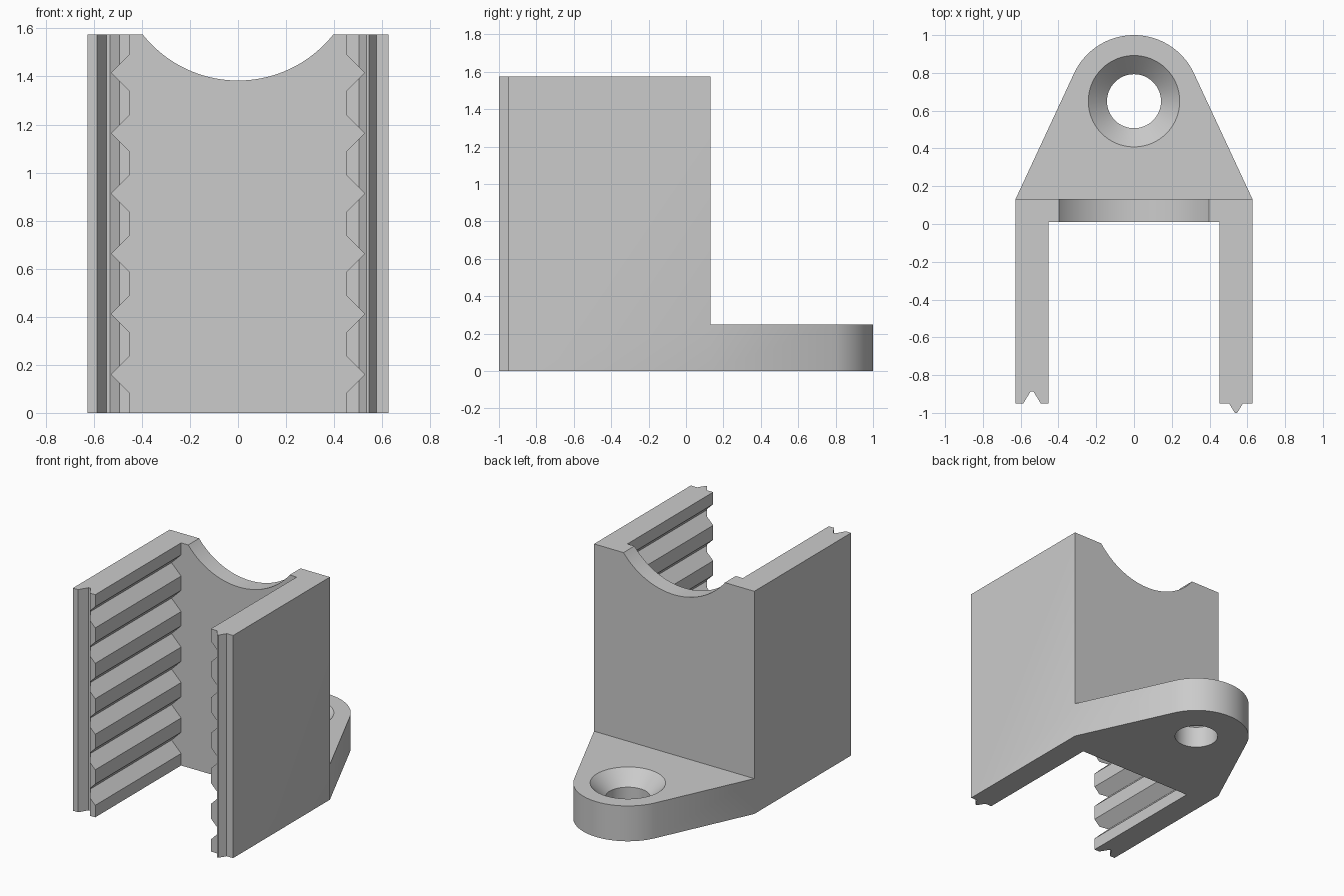
import bpy, bmesh, math
from mathutils import Vector

cube = bpy.data.objects.get("Cube")
if cube:
    bpy.data.objects.remove(cube, do_unlink=True)

# One plain grey for the whole part
grey = bpy.data.materials.new("plain_grey")
grey.use_nodes = True
colour = (0.6, 0.6, 0.6, 1)
grey.diffuse_color = colour
grey.node_tree.nodes["Principled BSDF"].inputs["Base Color"].default_value = colour


def finish(name, bm):
    bmesh.ops.recalc_face_normals(bm, faces=bm.faces)
    mesh = bpy.data.meshes.new(name)
    bm.to_mesh(mesh)
    bm.free()
    mesh.materials.append(grey)
    obj = bpy.data.objects.new(name, mesh)
    bpy.context.collection.objects.link(obj)
    return obj


def add_prism(bm, points, direction):
    face = bm.faces.new([bm.verts.new(p) for p in points])
    new = bmesh.ops.extrude_face_region(bm, geom=[face])["geom"]
    verts = [v for v in new if isinstance(v, bmesh.types.BMVert)]
    bmesh.ops.translate(bm, verts=verts, vec=Vector(direction))


def plan_prism(name, outline, height):
    bm = bmesh.new()
    add_prism(bm, [(x, y, 0) for x, y in outline], (0, 0, height))
    return finish(name, bm)


def combine(target, tool, operation):
    mod = target.modifiers.new(operation.title(), 'BOOLEAN')
    mod.operation, mod.solver, mod.object = operation, 'EXACT', tool
    bpy.context.view_layer.objects.active = target
    bpy.ops.object.modifier_apply(modifier=mod.name)
    bpy.data.objects.remove(tool, do_unlink=True)


W, INNER, FRONT, BACK, WALL = 0.627, 0.452, -0.95, 0.132, 0.01
HEIGHT, TAB = 1.575, 0.25

# U-shaped channel with a V tongue on one front edge and a V groove on the other
tongue = [(0.503, FRONT), (0.534, -1.0), (0.546, -1.0), (0.577, FRONT)]
groove = [(-0.586, FRONT), (-0.548, -0.887), (-0.532, -0.887), (-0.494, FRONT)]
bracket = plan_prism("channel_bracket", [
    (-W, BACK), (-W, FRONT), *groove, (-INNER, FRONT), (-INNER, WALL),
    (INNER, WALL), (INNER, FRONT), *tongue, (W, FRONT), (W, BACK)], HEIGHT)

# Horizontal V grooves along both inner walls
bm = bmesh.new()
tip, root = 0.527, 0.412
for i in range(6):
    z = 0.16 + 0.251 * i
    d = tip - root
    add_prism(bm, [(x, -1.1, z + h) for x, h in (
        (-tip, 0), (-root, -d), (root, -d), (tip, 0), (root, d), (-root, d))],
        (0, WALL + 1.1, 0))
combine(bracket, finish("tooth_cutter", bm), 'DIFFERENCE')

# Round dip in the top of the back wall
bm = bmesh.new()
r, cz = 0.506, 1.889
add_prism(bm, [(r * math.cos(a), -0.2, cz + r * math.sin(a))
               for a in (math.tau * i / 128 for i in range(128))], (0, 0.5, 0))
# Keep the dip clear of the side walls
bmesh.ops.delete(bm, geom=[], context='VERTS')
combine(bracket, finish("dip_cutter", bm), 'DIFFERENCE')

# Rounded mounting tab, with sides tangent to its round end
cy, R = 0.65, 0.35
arm = Vector((W, BACK - cy))
start = math.atan2(arm.y, arm.x) + math.acos(R / arm.length)
steps = 48
arc = [(R * math.cos(a), cy + R * math.sin(a)) for a in
       (start + (math.pi - 2 * start) * i / steps for i in range(steps + 1))]
tab = plan_prism("mounting_tab", [(-W, BACK), (-INNER, 0.07), (INNER, 0.07), (W, BACK), *arc], TAB)

# Countersunk screw hole
bm = bmesh.new()
rings = []
for radius, z in ((0.143, -0.1), (0.143, 0.153), (0.242, TAB), (0.242, TAB + 0.1)):
    rings.append([bm.verts.new((radius * math.cos(a), cy + radius * math.sin(a), z))
                  for a in (math.tau * i / 64 for i in range(64))])
for low, high in zip(rings, rings[1:]):
    for i in range(64):
        j = (i + 1) % 64
        bm.faces.new((low[i], low[j], high[j], high[i]))
bm.faces.new(rings[0])
bm.faces.new(rings[-1])
combine(tab, finish("screw_cutter", bm), 'DIFFERENCE')

# Join the tab to the channel and shade
combine(bracket, tab, 'UNION')
bpy.ops.object.select_all(action='DESELECT')
bracket.select_set(True)
bpy.context.view_layer.objects.active = bracket
bpy.ops.object.shade_smooth_by_angle(angle=math.radians(25))
